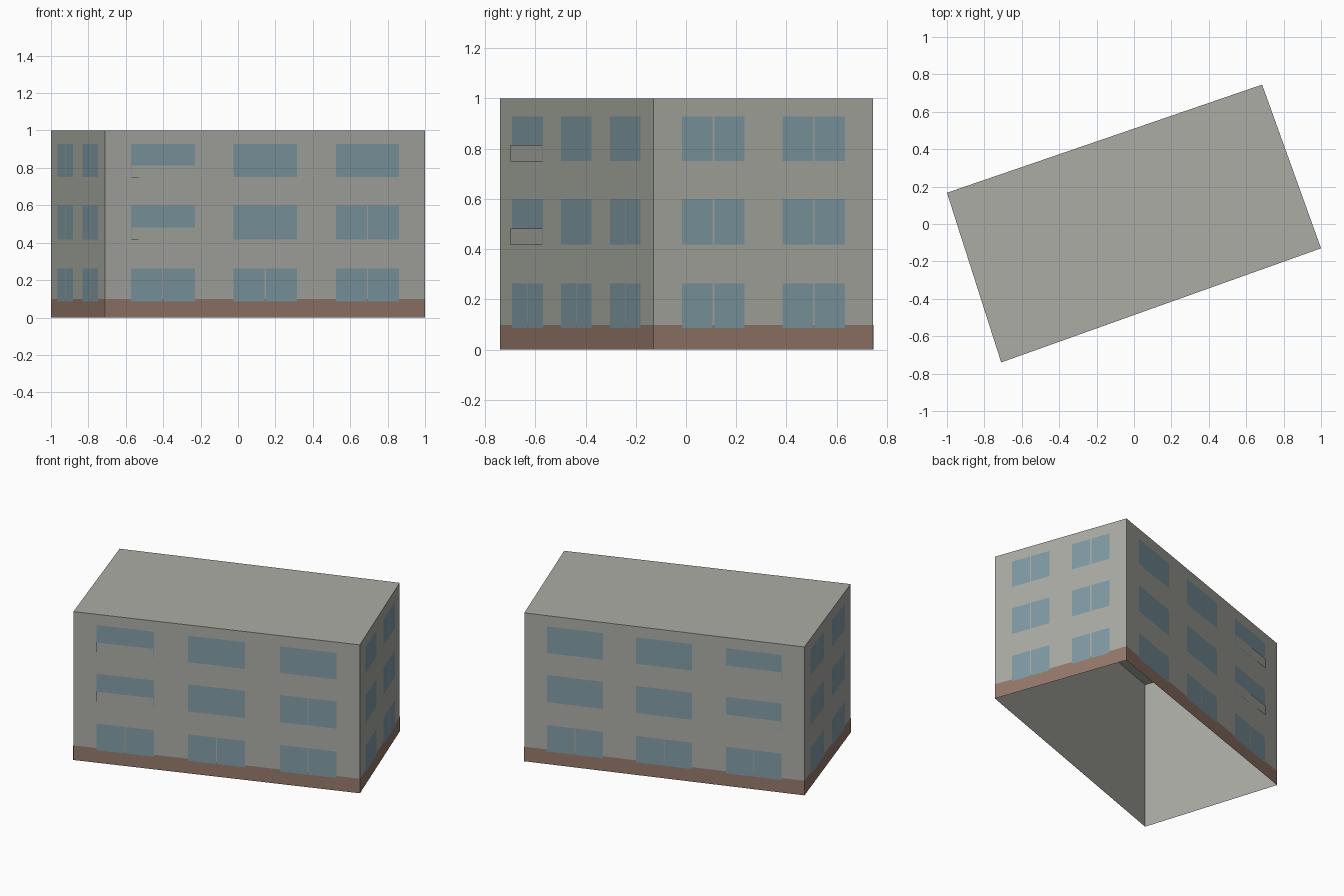
import bpy
import bmesh
from mathutils import Vector

cube = bpy.data.objects.get("Cube")
if cube:
    bpy.data.objects.remove(cube)


def material(name, rgb):
    lin = [((c / 255 + 0.055) / 1.055) ** 2.4 for c in rgb]
    m = bpy.data.materials.new(name)
    m.use_nodes = True
    m.diffuse_color = (*lin, 1)
    m.node_tree.nodes["Principled BSDF"].inputs["Base Color"].default_value = (*lin, 1)
    return m


plaster = material("grey plaster", (170, 172, 164))
glass = material("blue glass", (129, 155, 165))
brick = material("brown plinth", (149, 121, 107))

# Plan corners, anticlockwise from the front left
corners = [Vector(p) for p in ((-0.71, -0.74), (1, -0.13), (0.685, 0.745), (-1, 0.167))]
HEIGHT = 1.0


def wall_point(side, t, z, out):
    a, b = corners[side], corners[(side + 1) % 4]
    d = (b - a).normalized()
    p = a.lerp(b, t) + Vector((d.y, -d.x)) * out
    return (p.x, p.y, z)


def panel(bm, side, t0, t1, z0, z1, out0, out1=None):
    out1 = out0 if out1 is None else out1
    pts = [(t0, z0, out0), (t1, z0, out1), (t1, z1, out1), (t0, z1, out0)]
    return bm.faces.new([bm.verts.new(wall_point(side, *p)) for p in pts])


def finish(bm, name, mat):
    mesh = bpy.data.meshes.new(name)
    bm.to_mesh(mesh)
    bm.free()
    mesh.materials.append(mat)
    obj = bpy.data.objects.new(name, mesh)
    bpy.context.collection.objects.link(obj)


# Shell: four walls and a flat roof, open underneath
bm = bmesh.new()
for side in range(4):
    panel(bm, side, 0, 1, 0, HEIGHT, 0)
bm.faces.new([bm.verts.new((c.x, c.y, HEIGHT)) for c in corners])
bmesh.ops.remove_doubles(bm, verts=bm.verts, dist=0.0001)
finish(bm, "walls_and_roof", plaster)

# Plinth band round the foot of the walls
bm = bmesh.new()
for side in range(4):
    panel(bm, side, 0, 1, 0, 0.098, 0.001)
finish(bm, "plinth", brick)

# Windows: three columns on the long sides, two on the short ones
FLOORS = [(0.085, 0.263), (0.418, 0.6), (0.75, 0.928)]
LONG = [(0.081, 0.281), (0.4, 0.6), (0.721, 0.918)]
SHORT = [(0.13, 0.415), (0.587, 0.872)]
bm = bmesh.new()
for side in range(4):
    is_long = side % 2 == 0
    for floor, (z0, z1) in enumerate(FLOORS):
        for col, (t0, t1) in enumerate(LONG if is_long else SHORT):
            mid = (t0 + t1) / 2
            split = not is_long or floor == 0 or (side == 0 and floor == 1 and col == 2)
            gap = 0 if not split else 0.0016 if is_long else 0.004
            panel(bm, side, t0, mid - gap, z0, z1, 0.002)
            panel(bm, side, mid + gap, t1, z0, z1, 0.002)
finish(bm, "windows", glass)

# Balcony parapets over the lower part of the upper end windows
bm = bmesh.new()
for side, col, outs in ((0, 0, (0.008, 0.004)), (2, 2, (0.004, 0.008))):
    for z0, z1 in FLOORS[1:]:
        panel(bm, side, *LONG[col], z0 - 0.001, z0 + 0.064, *outs)
finish(bm, "balcony_parapets", plaster)
